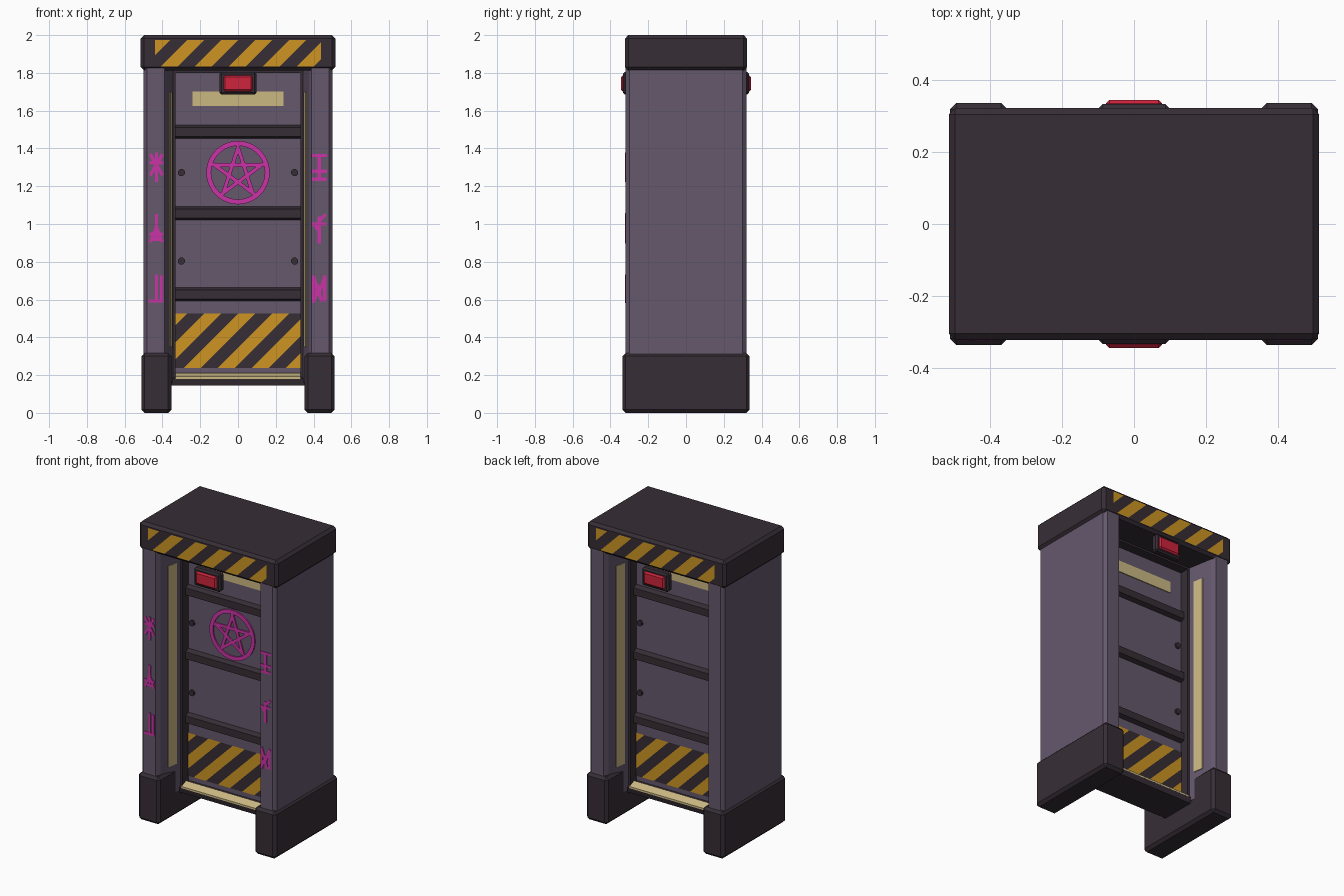
import bpy, bmesh
from math import sin, cos, pi, floor
from mathutils import Vector

cube = bpy.data.objects.get("Cube")
if cube:
    bpy.data.objects.remove(cube, do_unlink=True)


def material(name, r, g, b):
    m = bpy.data.materials.new(name)
    m.use_nodes = True
    m.diffuse_color = (r, g, b, 1)
    node = next(n for n in m.node_tree.nodes if n.type == 'BSDF_PRINCIPLED')
    node.inputs["Base Color"].default_value = (r, g, b, 1)
    node.inputs["Roughness"].default_value = 0.7
    return m


DARK = material("dark_metal", 0.037, 0.027, 0.036)
PURPLE = material("purple_metal", 0.13, 0.098, 0.152)
ORANGE = material("warning_orange", 0.61, 0.3, 0.016)
CREAM = material("cream_light", 0.6, 0.48, 0.225)
PINK = material("magenta_paint", 0.6, 0.034, 0.38)
RED = material("red_lamp", 0.61, 0.017, 0.045)


def finish(name, bm, mats, both=False):
    """Make the object; with both, add a copy turned to the back."""
    mesh = bpy.data.meshes.new(name)
    bm.to_mesh(mesh)
    bm.free()
    for m in mats:
        mesh.materials.append(m)
    for side in (("front_", "back_") if both else ("",)):
        ob = bpy.data.objects.new(side + name, mesh)
        bpy.context.collection.objects.link(ob)
        if side == "back_":
            ob.rotation_euler.z = pi


def add_prism(bm, profile, axis, a, b):
    """Extrude a closed 2D profile along an axis from a to b."""
    def place(p, t):
        c = list(p)
        c.insert("xyz".index(axis), t)
        return bm.verts.new(c)
    lo = [place(p, a) for p in profile]
    hi = [place(p, b) for p in profile]
    bm.faces.new(lo)
    bm.faces.new(hi[::-1])
    for i in range(len(lo)):
        j = (i + 1) % len(lo)
        bm.faces.new((lo[j], lo[i], hi[i], hi[j]))


def prisms(name, profiles, axis, a, b, mat, both=False, bevel=0):
    bm = bmesh.new()
    for p in profiles:
        add_prism(bm, p, axis, a, b)
    if bevel:
        bmesh.ops.bevel(bm, geom=bm.edges[:], offset=bevel, segments=1,
                        affect='EDGES')
    bmesh.ops.recalc_face_normals(bm, faces=bm.faces[:])
    finish(name, bm, [mat], both)


def box(name, x0, x1, y0, y1, z0, z1, mat, both=False, bevel=0):
    prisms(name, [[(x0, y0), (x1, y0), (x1, y1), (x0, y1)]], "z", z0, z1,
           mat, both, bevel)


def stripes(name, x0, x1, z0, z1, y, phase, half=0.09):
    """Plate cut along diagonals, its strips coloured in turn."""
    bm = bmesh.new()
    bm.faces.new([bm.verts.new((x, y, z)) for x, z in
                  ((x0, z0), (x1, z0), (x1, z1), (x0, z1))])
    for k in range(-3, 16):
        bmesh.ops.bisect_plane(bm, geom=bm.verts[:] + bm.edges[:] + bm.faces[:],
                               plane_co=(phase + k * half, 0, 0),
                               plane_no=(1, 0, -1))
    for f in bm.faces:
        c = f.calc_center_median()
        f.material_index = floor((c.x - c.z - phase) / half) % 2
    finish(name, bm, [ORANGE, DARK], True)


def stroke(p, q, width):
    """Rectangle along the line from p to q."""
    p, q = Vector(p), Vector(q)
    d = (q - p).normalized() * width / 2
    n = Vector((-d.y, d.x))
    return [tuple(v) for v in (p - d - n, q + d - n, q + d + n, p - d + n)]


# Columns, feet and the lights set in the slanted inner faces
half_outline = [(0.5, -0.3), (0.482, -0.32), (0.39, -0.32), (0.375, -0.29),
                (0.345, -0.12)]
outline = half_outline + [(x, -y) for x, y in reversed(half_outline)]
light = [(0.37, -0.225), (0.358, -0.225), (0.346, -0.155), (0.36, -0.155)]
for s, side in ((-1, "right"), (1, "left")):
    prisms(side + "_column", [[(s * x, y) for x, y in outline]], "z",
           0.16, 1.83, PURPLE)
    prisms(side + "_light_strip", [[(s * x, y) for x, y in light]], "z",
           0.35, 1.7, CREAM, True)
    xs = sorted((s * 0.352, s * 0.512))
    box(side + "_foot", *xs, -0.337, 0.337, 0, 0.318, DARK, bevel=0.018)
    xs = sorted((s * 0.33, s * 0.352))
    box(side + "_jamb", *xs, -0.12, 0.12, 0.19, 1.82, DARK)

# Lintel with warning stripes
box("lintel", -0.515, 0.515, -0.323, 0.323, 1.812, 2.0, DARK, bevel=0.018)
stripes("lintel_stripes", -0.44, 0.44, 1.833, 1.975, -0.327, -2.242)
box("header", -0.345, 0.345, -0.12, 0.12, 1.8, 1.82, DARK)

# Warning lamp under the lintel
box("lamp_housing", -0.098, 0.098, -0.333, -0.285, 1.685, 1.805, DARK, True, 0.01)
box("lamp", -0.078, 0.078, -0.345, -0.32, 1.702, 1.787, RED, True, 0.01)

# Door slab with bars, bolts, window strip and stripes
box("door", -0.335, 0.335, -0.055, 0.055, 0.19, 1.82, PURPLE)
for name, z in (("upper", 1.45), ("middle", 1.02), ("lower", 0.59)):
    bar = [(-0.05, z), (-0.085, z + 0.012), (-0.085, z + 0.06), (-0.05, z + 0.075)]
    prisms(name + "_bar", [bar], "x", -0.332, 0.332, DARK, True)
bolts = [[(x + 0.02 * cos(i * pi / 4 + pi / 8), z + 0.02 * sin(i * pi / 4 + pi / 8))
          for i in range(8)] for x in (-0.3, 0.3) for z in (0.803, 1.272)]
prisms("bolts", bolts, "y", -0.068, -0.05, DARK, True)
box("door_light", -0.242, 0.242, -0.061, -0.05, 1.625, 1.702, CREAM, True)
stripes("door_stripes", -0.332, 0.332, 0.238, 0.527, -0.06, -0.885)

# Sill with a sloped light strip
sill = [(-0.08, 0.205), (-0.13, 0.183), (-0.12, 0.145)]
prisms("sill", [sill + [(-y, z) for y, z in reversed(sill)]], "x",
       -0.355, 0.355, DARK)
prisms("sill_light", [[(-0.13, 0.192), (-0.08, 0.212), (-0.08, 0.2), (-0.13, 0.18)]],
       "x", -0.332, 0.332, CREAM, True)

# Star in a ring on the front of the door
centre = Vector((0, 1.272))


def around(radius, turn):
    return centre + Vector((sin(turn), cos(turn))) * radius


N = 40
ring = [[tuple(around(r, 2 * pi * t / N)) for r, t in
         ((0.142, i), (0.168, i), (0.168, i + 1), (0.142, i + 1))] for i in range(N)]
star = [stroke(around(0.132, 2 * pi * i / 5), around(0.132, 2 * pi * (i + 2) / 5), 0.02)
        for i in range(5)]
prisms("ring_sign", ring, "y", -0.064, -0.05, PINK)
prisms("star_sign", star, "y", -0.063, -0.05, PINK)

# Painted signs on the column fronts: strokes in a -1..1 square
signs = {
    ("right", 1.3): [(0, -1, 0, 1), (-.8, .9, 0, .2), (.8, .9, 0, .2),
                     (-.8, .35, .8, .35), (0, .2, -.8, -.5), (0, .2, .8, -.5)],
    ("right", 0.975): [(0, -.7, 0, 1), (-.8, -.9, 0, .1), (.8, -.9, 0, .1),
                       (-.8, -.4, .8, -.4), (-.3, -.8, .3, -.8)],
    ("right", 0.655): [(-.9, -.9, .8, -.9), (0, -.9, 0, 1), (.75, -.9, .75, .9)],
    ("left", 1.3): [(-.9, .9, .9, .9), (0, -.9, 0, .9), (-.9, -.3, .9, -.3),
                    (-.8, -.9, .8, -.9)],
    ("left", 0.975): [(0, -1, 0, .8), (-.8, .35, .8, .35), (0, .6, .8, 1),
                      (-.8, .35, -.3, 0)],
    ("left", 0.655): [(-.8, -.9, -.8, .9), (-.8, .9, .3, -.8), (.8, .9, -.1, -.4),
                      (.8, -.8, .8, .9), (-.8, -.9, 0, .2)],
}
for i, ((side, z), lines) in enumerate(signs.items()):
    x = 0.43 if side == "left" else -0.432
    shapes = [stroke((x + a * 0.036, z + b * 0.07), (x + c * 0.036, z + d * 0.07), 0.017)
              for a, b, c, d in lines]
    prisms(f"{side}_column_sign_{i % 3 + 1}", shapes, "y", -0.324, -0.315, PINK)
